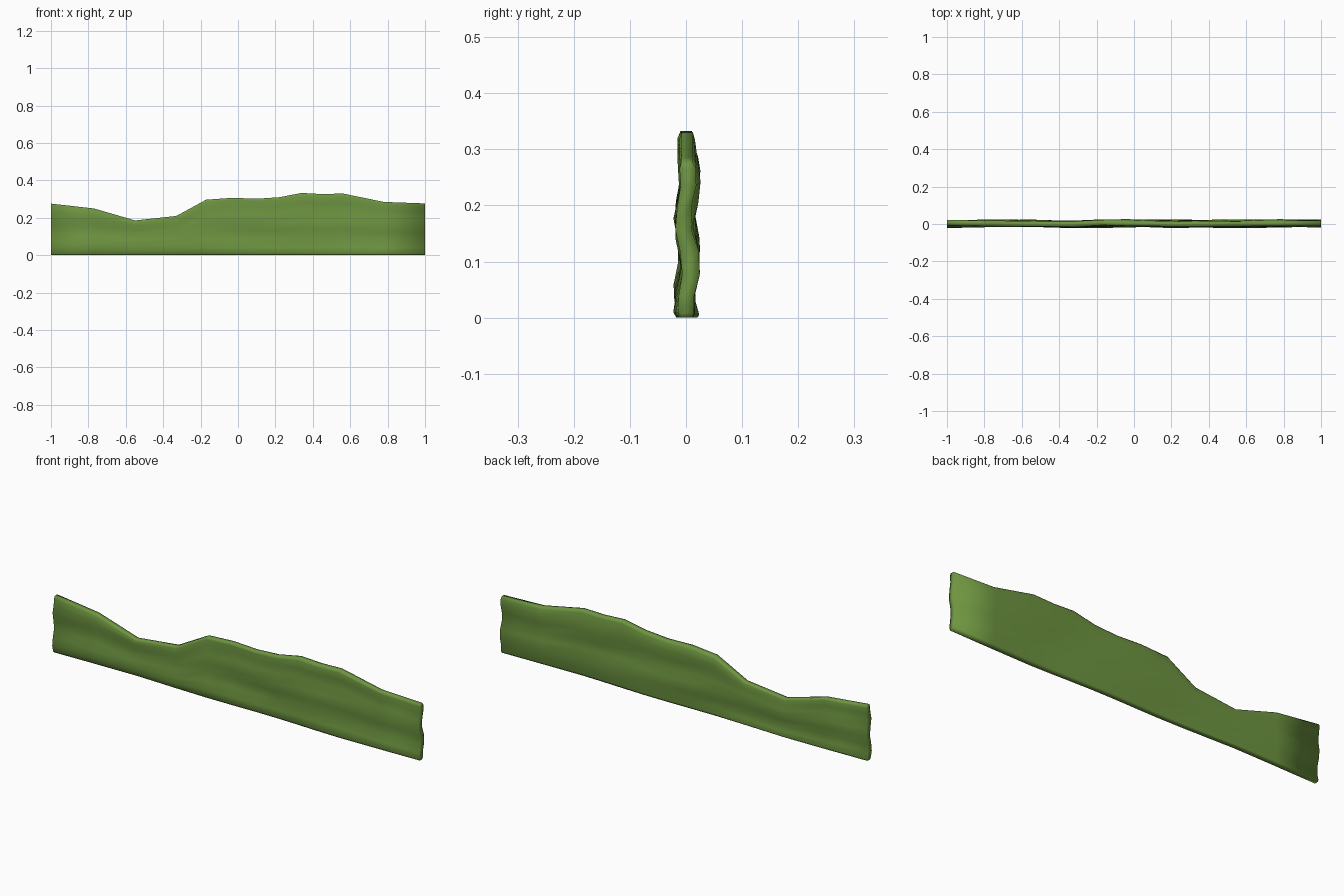
import bpy, bmesh, math

if "Cube" in bpy.data.objects:
    bpy.data.objects.remove(bpy.data.objects["Cube"])

leaf = bpy.data.materials.new("hedge green")
leaf.diffuse_color = (0.155, 0.30, 0.052, 1)
leaf.use_nodes = True
leaf.node_tree.nodes["Principled BSDF"].inputs["Base Color"].default_value = leaf.diffuse_color

# Top outline of the wall: (x, height)
outline = [(-1, .276), (-.77, .25), (-.55, .186), (-.33, .21), (-.17, .297),
           (-.03, .307), (.1, .302), (.22, .31), (.34, .333), (.45, .327),
           (.56, .33), (.78, .285), (1, .277)]
rows = [0, .03, .14, .28, .43, .57, .72, .85, .96, 1]


def sway(x, z):
    # long folds running along the wall, slightly slanted
    return (.002 + .0065 * math.sin(z * 42 + 3.2 + .9 * math.sin(2.3 * x))
            + .004 * math.sin(8 * x + 11 * z))


bm = bmesh.new()
rings = []
for x, h in outline:
    front, back = [], []
    for t in rows:
        z = t * h
        half = .010 if t in (0, 1) else .0145
        half += .0025 * math.sin(17 * x + 9 * t) * math.sin(math.pi * t)
        c = sway(x, z)
        if t > .9:
            c = .5 * c + .002
        front.append(bm.verts.new((x, max(c - half, -.03), z)))
        back.append(bm.verts.new((x, min(c + half, .03), z)))
    rings.append(front + back[::-1])

# Skin between the cross-sections
n = len(rings[0])
for a, b in zip(rings, rings[1:]):
    for i in range(n):
        j = (i + 1) % n
        bm.faces.new((a[i], b[i], b[j], a[j]))

# Ends of the wall
for ring in (rings[0], rings[-1]):
    for i in range(n // 2 - 1):
        bm.faces.new((ring[i], ring[i + 1], ring[n - 2 - i], ring[n - 1 - i]))
bmesh.ops.recalc_face_normals(bm, faces=bm.faces)
for f in bm.faces:
    f.smooth = True

mesh = bpy.data.meshes.new("hedge_wall")
bm.to_mesh(mesh)
bm.free()
mesh.materials.append(leaf)
wall = bpy.data.objects.new("hedge_wall", mesh)
bpy.context.collection.objects.link(wall)
